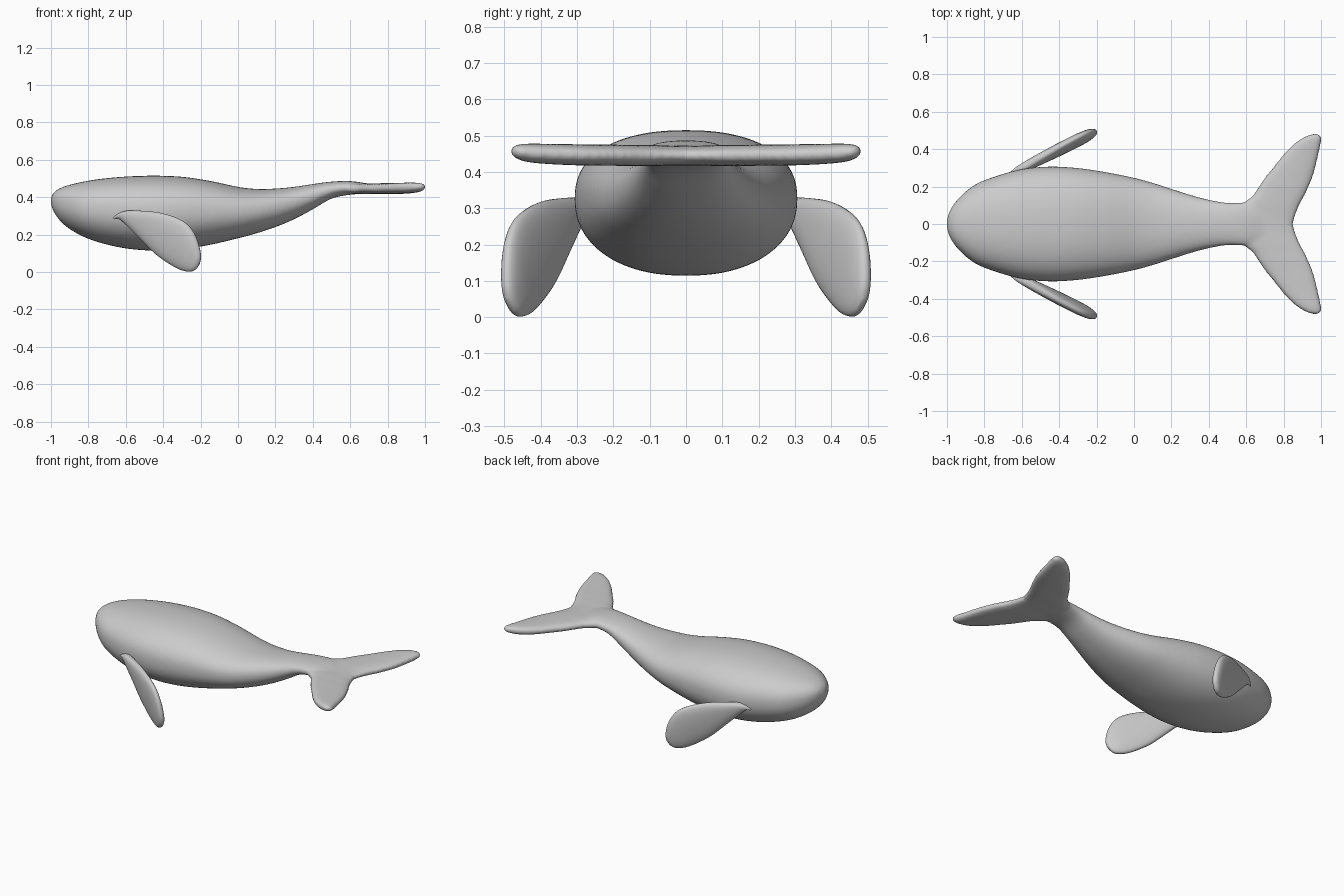
import bpy, bmesh, math
from mathutils import Vector

if "Cube" in bpy.data.objects:
    bpy.data.objects.remove(bpy.data.objects["Cube"])

grey = bpy.data.materials.new("whale grey")
grey.diffuse_color = (0.6, 0.6, 0.6, 1)
grey.use_nodes = True
grey.node_tree.nodes["Principled BSDF"].inputs["Base Color"].default_value = grey.diffuse_color


def refine(rows, steps):
    """Catmull-Rom interpolation between station rows."""
    out = []
    for i in range(len(rows) - 1):
        p = [rows[max(i - 1, 0)], rows[i], rows[i + 1], rows[min(i + 2, len(rows) - 1)]]
        for s in range(steps):
            t = s / steps
            out.append([0.5 * (2 * b + (c - a) * t + (2 * a - 5 * b + 4 * c - d) * t * t
                               + (3 * b - a - 3 * c + d) * t ** 3) for a, b, c, d in zip(*p)])
    return out + [list(rows[-1])]


def oval(n, power):
    """Unit superellipse points."""
    pts = []
    for k in range(n):
        a = 2 * math.pi * k / n
        c, s = math.cos(a), math.sin(a)
        pts.append((math.copysign(abs(c) ** (2 / power), c), math.copysign(abs(s) ** (2 / power), s)))
    return pts


def loft(bm, rings):
    loops = [[bm.verts.new(p) for p in ring] for ring in rings]
    n = len(loops[0])
    for a, b in zip(loops, loops[1:]):
        for k in range(n):
            bm.faces.new((a[k], a[(k + 1) % n], b[(k + 1) % n], b[k]))
    bm.faces.new(loops[0])
    bm.faces.new(loops[-1])


def finish(bm, name):
    bmesh.ops.recalc_face_normals(bm, faces=bm.faces)
    for f in bm.faces:
        f.smooth = True
    me = bpy.data.meshes.new(name)
    bm.to_mesh(me)
    bm.free()
    me.materials.append(grey)
    ob = bpy.data.objects.new(name, me)
    bpy.context.collection.objects.link(ob)
    return ob


# Body stations: x, half width, bottom z, top z
BODY = [(-1.003, .006, .375, .387), (-.985, .07, .322, .425), (-.935, .14, .257, .455),
        (-.85, .21, .20, .478), (-.74, .255, .157, .497), (-.6, .293, .126, .51),
        (-.45, .307, .114, .515), (-.3, .299, .121, .509), (-.15, .277, .145, .487),
        (0, .247, .18, .455), (.1, .22, .207, .444), (.2, .188, .24, .446),
        (.3, .156, .282, .455), (.4, .13, .335, .47), (.5, .114, .392, .483),
        (.6, .116, .413, .486), (.7, .12, .418, .473), (.78, .09, .422, .47), (.83, .03, .435, .46)]
rings = []
for x, w, lo, hi in refine(BODY, 5):
    m, h = (lo + hi) / 2, (hi - lo) / 2
    # widest line sits a little above the middle
    rings.append([(x, w * c, m + h * s + 0.06 * h * (1 - s * s)) for c, s in oval(56, 2.25)])
bm = bmesh.new()
loft(bm, rings)

# Tail flukes stations: y, leading x, trailing x, middle z, half thickness
FLUKE = [(0, .52, .851, .445, .028), (.05, .53, .864, .445, .028), (.1, .57, .885, .445, .029),
         (.15, .632, .911, .445, .029), (.2, .666, .935, .446, .029), (.25, .701, .955, .446, .029),
         (.3, .742, .970, .447, .029), (.37, .798, .986, .449, .028), (.43, .857, .999, .452, .026),
         (.462, .905, 1.002, .455, .021), (.477, .938, .994, .457, .015), (.482, .962, .978, .457, .006)]
half = refine(FLUKE, 3)
full = [[-r[0]] + r[1:] for r in reversed(half[1:])] + half
rings = []
for y, a, b, z, t in full:
    rings.append([((a + b) / 2 + (b - a) / 2 * c, y, z + t * s) for c, s in oval(40, 2.7)])
loft(bm, rings)

# Body and flukes melt into one smooth skin
body = finish(bm, "body_and_tail")
mod = body.modifiers.new("merge", 'REMESH')
mod.mode = 'VOXEL'
mod.voxel_size = 0.01
mod.use_smooth_shade = True
mod = body.modifiers.new("soften", 'SMOOTH')
mod.factor = 0.5
mod.iterations = 8

# Flipper stations: upper edge x, z, lower edge x, z, half thickness
FLIPPER = [(-.66, .30, -.67, .275, .012), (-.60, .327, -.635, .285, .022), (-.50, .326, -.58, .235, .027),
           (-.42, .317, -.515, .17, .029), (-.34, .294, -.445, .10, .030), (-.28, .262, -.385, .055, .030),
           (-.24, .215, -.33, .022, .029), (-.214, .155, -.29, .006, .027), (-.20, .09, -.25, .002, .020),
           (-.204, .05, -.225, .015, .009)]
normal = Vector((-.57, 1, -.12)).normalized()


def blade(x, z):
    return Vector((x, .30 + .57 * (x + .6) + .12 * (z - .33), z))


for side, name in ((1, "flipper_back"), (-1, "flipper_front")):
    rings = []
    for ux, uz, lx, lz, t in refine(FLIPPER, 4):
        up, low = blade(ux, uz), blade(lx, lz)
        ring = [(up + low) / 2 + (up - low) / 2 * c + normal * t * s for c, s in oval(32, 2.3)]
        rings.append([(p.x, p.y * side, p.z) for p in ring])
    bm = bmesh.new()
    loft(bm, rings)
    finish(bm, name)
